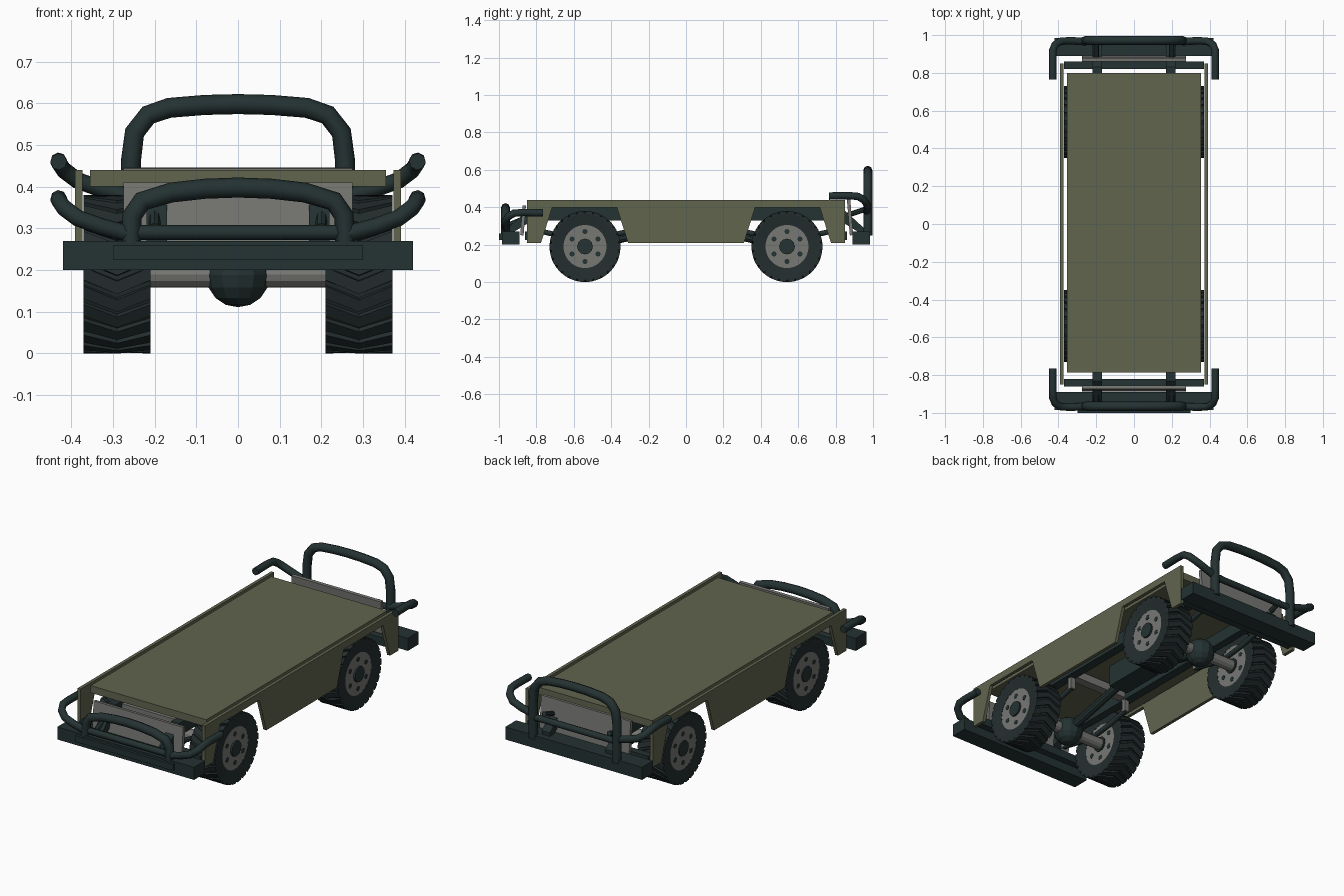
import bpy, bmesh, math
from mathutils import Vector, Matrix

if "Cube" in bpy.data.objects:
    bpy.data.objects.remove(bpy.data.objects["Cube"])


def material(name, rgb):
    m = bpy.data.materials.new(name)
    m.diffuse_color = (*rgb, 1)
    m.use_nodes = True
    m.node_tree.nodes["Principled BSDF"].inputs["Base Color"].default_value = m.diffuse_color
    return m


OLIVE = material("olive paint", (0.118, 0.128, 0.076))
DARK = material("dark metal", (0.018, 0.032, 0.032))
RUBBER = material("tyre rubber", (0.017, 0.026, 0.027))
GREY = material("bare grey metal", (0.185, 0.19, 0.175))


def from_bmesh(name, bm, *mats):
    bmesh.ops.recalc_face_normals(bm, faces=bm.faces)
    me = bpy.data.meshes.new(name)
    bm.to_mesh(me)
    bm.free()
    for m in mats:
        me.materials.append(m)
    ob = bpy.data.objects.new(name, me)
    bpy.context.collection.objects.link(ob)
    return ob


def box(name, lo, hi, mat, tilt=0):
    lo, hi = Vector(lo), Vector(hi)
    bm = bmesh.new()
    bmesh.ops.create_cube(bm, size=1, matrix=Matrix.Diagonal((*(hi - lo), 1)))
    ob = from_bmesh(name, bm, mat)
    ob.location = (lo + hi) / 2
    ob.rotation_euler.x = tilt
    return ob


def cyl(name, a, b, r, mat, sides=12, r2=None):
    a, b = Vector(a), Vector(b)
    bm = bmesh.new()
    bmesh.ops.create_cone(bm, cap_ends=True, segments=sides, radius1=r,
                          radius2=r if r2 is None else r2, depth=(b - a).length)
    ob = from_bmesh(name, bm, mat)
    ob.location = (a + b) / 2
    ob.rotation_euler = (b - a).to_track_quat('Z', 'Y').to_euler()
    return ob


def tube(name, pts, r, mat):
    # swept pipe converted to a mesh
    cu = bpy.data.curves.new(name, 'CURVE')
    cu.dimensions = '3D'
    cu.bevel_depth, cu.bevel_resolution, cu.use_fill_caps = r, 2, True
    sp = cu.splines.new('POLY')
    sp.points.add(len(pts) - 1)
    for p, q in zip(sp.points, pts):
        p.co = (*q, 1)
    tmp = bpy.data.objects.new(name + " path", cu)
    bpy.context.collection.objects.link(tmp)
    me = bpy.data.meshes.new_from_object(
        tmp.evaluated_get(bpy.context.evaluated_depsgraph_get()))
    bpy.data.objects.remove(tmp)
    me.materials.clear()
    me.materials.append(mat)
    ob = bpy.data.objects.new(name, me)
    bpy.context.collection.objects.link(ob)
    return ob


def prism(name, profile, x0, x1, mat):
    # (y, z) outline extruded along x
    bm = bmesh.new()
    f = bm.faces.new([bm.verts.new((x0, y, z)) for y, z in profile])
    ext = bmesh.ops.extrude_face_region(bm, geom=[f])
    vs = [v for v in ext['geom'] if isinstance(v, bmesh.types.BMVert)]
    bmesh.ops.translate(bm, verts=vs, vec=(x1 - x0, 0, 0))
    return from_bmesh(name, bm, mat)


# tyre: toothed ring with slanted tread, open where the rim sits
def tyre_mesh():
    bm = bmesh.new()
    teeth, rings = 26, []
    stations = [(-0.072, 0.115, 0), (-0.08, 0.172, 0), (-0.08, 1, -0.09),
                (0, 1, 0.09), (0.08, 1, -0.09), (0.08, 0.172, 0), (0.072, 0.115, 0)]
    for x, rad, twist in stations:
        ring = []
        for i in range(teeth):
            for frac, tr in ((0, 0.19), (0.68, 0.19), (0.72, 0.179), (0.96, 0.179)):
                r = tr if rad == 1 else rad
                a = (i + frac) * math.tau / teeth + twist
                ring.append(bm.verts.new((x, r * math.cos(a), r * math.sin(a))))
        rings.append(ring)
    n = len(rings[0])
    for p, q in zip(rings, rings[1:]):
        for i in range(n):
            bm.faces.new((p[i], p[(i + 1) % n], q[(i + 1) % n], q[i]))
    return bm


for end, y in (("front", -0.54), ("rear", 0.54)):
    for side, s in (("left", -1), ("right", 1)):
        tag, x = f"{end}_{side}", s * 0.29
        t = from_bmesh(tag + "_tyre", tyre_mesh(), RUBBER)
        t.location = (x, y, 0.19)
        t.scale.x = s
        cyl(tag + "_rim", (x - 0.07, y, 0.19), (x + 0.07, y, 0.19), 0.117, GREY, 24)
        cyl(tag + "_hub", (x - 0.076, y, 0.19), (x + 0.08, y, 0.19) if s > 0
            else (x + 0.076, y, 0.19), 0.042, DARK, 12)
        for k in range(6):
            a = math.pi / 2 + k * math.pi / 3
            py, pz = y + 0.08 * math.cos(a), 0.19 + 0.08 * math.sin(a)
            cyl(f"{tag}_rim_hole_{k}", (x - 0.0715, py, pz), (x + 0.0715, py, pz),
                0.014, DARK, 8)

    # axle, differential and drive shaft up to the gearbox
    g = 1 if y > 0 else -1
    cyl(end + "_axle", (-0.23, y, 0.19), (0.23, y, 0.19), 0.032, GREY, 12)
    bm = bmesh.new()
    bmesh.ops.create_uvsphere(bm, u_segments=12, v_segments=8, radius=0.077)
    from_bmesh(end + "_differential", bm, DARK).location = (0, y, 0.188)
    cyl(end + "_drive_shaft", (0, y, 0.19), (0, g * 0.1, 0.29), 0.024, DARK, 10)

    # leaf springs with shackles
    for s in (-1, 1):
        tube(f"{end}_leaf_spring_{s}", [(s * 0.185, y + d, z) for d, z in
             ((-0.25, 0.275), (-0.12, 0.245), (0, 0.23), (0.12, 0.245), (0.25, 0.275))],
             0.014, DARK)
        for d in (-0.25, 0.25):
            box(f"{end}_shackle_{s}", (s * 0.185 - 0.015, y + d - 0.012, 0.265),
                (s * 0.185 + 0.015, y + d + 0.012, 0.35), GREY)

    # bumper and cross member
    ys = sorted((g * 0.89, g * 0.985))
    box(end + "_bumper", (-0.42, ys[0], 0.20), (0.42, ys[1], 0.27), DARK)
    ys = sorted((g * 0.82, g * 0.86))
    box(end + "_cross_member", (-0.37, ys[0], 0.225), (0.37, ys[1], 0.27), DARK)

box("bumper_face_plate", (-0.30, -1.0, 0.225), (0.30, -0.98, 0.26), DARK)

# grey end plates, slightly tilted
box("front_end_plate", (-0.275, -0.88, 0.25), (0.275, -0.862, 0.41), GREY, -0.08)
box("rear_end_plate", (-0.275, 0.868, 0.25), (0.275, 0.886, 0.445), GREY, 0.08)

# chassis: rails, cross beams and gearbox
rail = [(-0.95, 0.25), (-0.82, 0.33), (0.82, 0.33), (0.95, 0.25),
        (0.95, 0.29), (0.83, 0.40), (-0.83, 0.40), (-0.95, 0.29)]
for s in (-1, 1):
    prism(f"chassis_rail_{s}", rail, s * 0.195 - 0.025, s * 0.195 + 0.025, DARK)
for i, y in enumerate((-0.75, -0.3, 0.3, 0.75)):
    box(f"chassis_beam_{i}", (-0.2, y - 0.025, 0.34), (0.2, y + 0.025, 0.385), GREY)
box("gearbox", (-0.06, -0.13, 0.26), (0.06, 0.13, 0.38), DARK)

# body: deck and side panels with wheel arches
box("deck", (-0.355, -0.785, 0.40), (0.355, 0.80, 0.44), OLIVE)
half = [(0.31, 0.21), (0.37, 0.40), (0.715, 0.40), (0.775, 0.21), (0.85, 0.21), (0.85, 0.44)]
panel = half + [(-y, z) for y, z in reversed(half)]
for s in (-1, 1):
    prism(f"side_panel_{s}", panel, s * 0.373, s * 0.391, OLIVE)


# pipe guards at both ends
def mirrored(pts):
    return [(-x, y, z) for x, y, z in pts] + [(x, y, z) for x, y, z in reversed(pts[:-1])]


def hoop(name, y, xz):
    tube(name, mirrored([(x, y, z) for x, z in xz]), 0.024, DARK)


hoop("front_guard_hoop", -0.965, [(0.257, 0.25), (0.254, 0.33), (0.23, 0.365),
                                  (0.16, 0.386), (0.08, 0.395), (0, 0.398)])
hoop("rear_guard_hoop", 0.972, [(0.257, 0.25), (0.257, 0.46), (0.248, 0.53), (0.215, 0.572),
                                (0.165, 0.589), (0.08, 0.596), (0, 0.598)])
tube("front_guard_bar", [(-0.255, -0.965, 0.29), (0.255, -0.965, 0.29)], 0.018, DARK)
tube("rear_guard_bar", [(-0.255, 0.972, 0.365), (0.255, 0.972, 0.365)], 0.018, DARK)

for end, g, dz in (("front", -1, 0), ("rear", 1, 0.09)):
    for s in (-1, 1):
        pts = [(0.255, 0.965, 0.285), (0.33, 0.97, 0.305), (0.385, 0.968, 0.325),
               (0.418, 0.95, 0.35), (0.43, 0.92, 0.368), (0.43, 0.87, 0.372), (0.43, 0.765, 0.37)]
        tube(f"{end}_corner_guard_{s}", [(s * x, g * y, z + dz) for x, y, z in pts], 0.02, DARK)
    # short stays from the hoop to the frame
    for s in (-1, 1):
        cyl(f"{end}_guard_stay_{s}", (s * 0.2, g * 0.96, 0.30 + dz),
            (s * 0.2, g * 0.84, 0.35), 0.014, DARK, 8)
